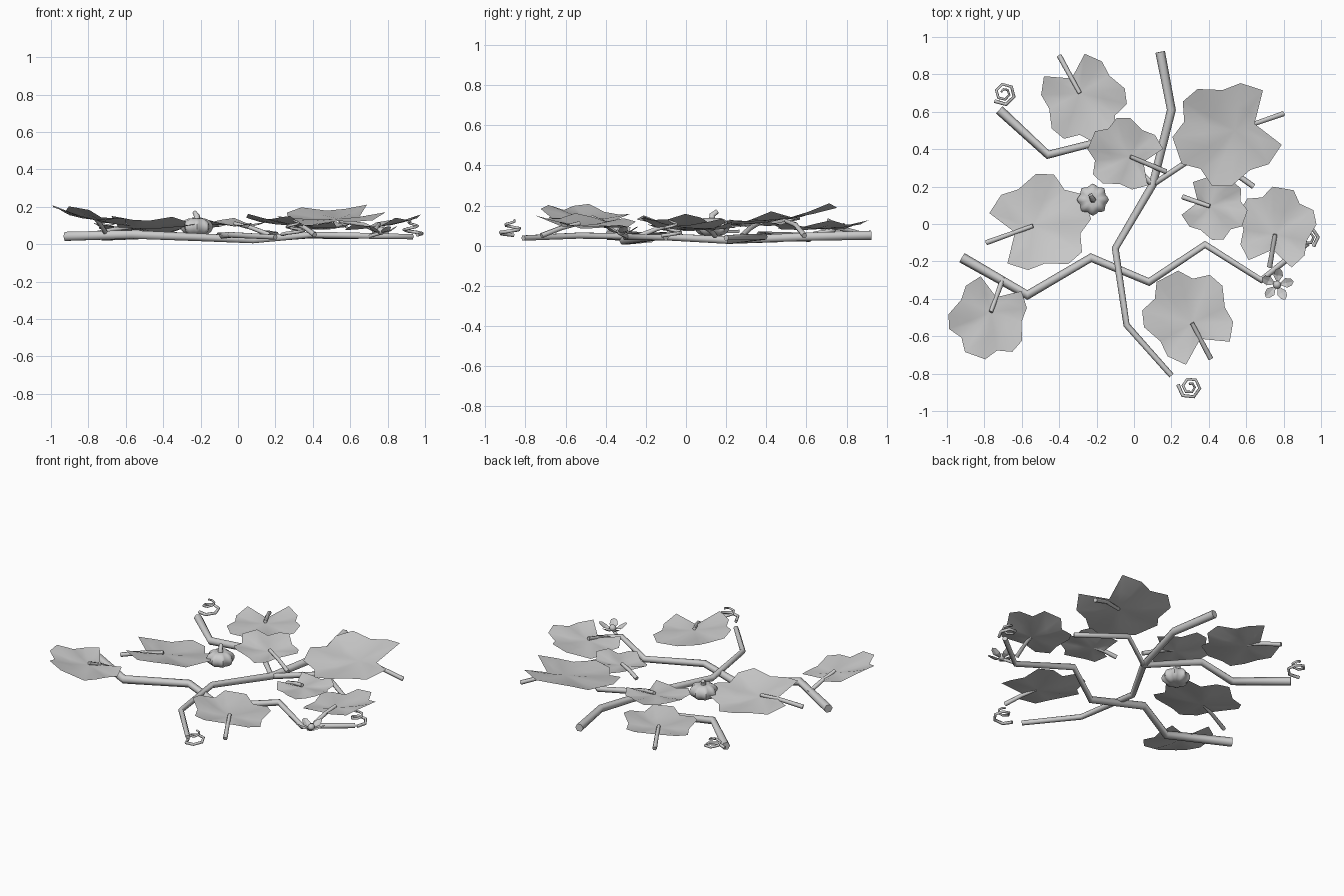
import bpy, bmesh
from math import sin, cos, pi, radians, atan2, hypot

if "Cube" in bpy.data.objects:
    bpy.data.objects.remove(bpy.data.objects["Cube"])


def finish(bm, name, smooth=None):
    bmesh.ops.recalc_face_normals(bm, faces=bm.faces)
    me = bpy.data.meshes.new(name)
    bm.to_mesh(me)
    bm.free()
    ob = bpy.data.objects.new(name, me)
    bpy.context.collection.objects.link(ob)
    if smooth:
        bpy.ops.object.select_all(action='DESELECT')
        ob.select_set(True)
        bpy.context.view_layer.objects.active = ob
        bpy.ops.object.shade_smooth_by_angle(angle=radians(smooth))
    return ob


def tube(name, pts, r0, r1):
    """Six-sided tapered tube along a path."""
    cu = bpy.data.curves.new(name, 'CURVE')
    cu.dimensions = '3D'
    cu.bevel_depth = 1.0
    cu.bevel_resolution = 1
    cu.use_fill_caps = True
    sp = cu.splines.new('POLY')
    sp.points.add(len(pts) - 1)
    for i, p in enumerate(pts):
        sp.points[i].co = (*p, 1)
        sp.points[i].radius = r0 + (r1 - r0) * i / (len(pts) - 1)
    ob = bpy.data.objects.new(name, cu)
    bpy.context.collection.objects.link(ob)
    bpy.ops.object.select_all(action='DESELECT')
    ob.select_set(True)
    bpy.context.view_layer.objects.active = ob
    bpy.ops.object.convert(target='MESH')


# vines
tube("vine_long", [(.14, .92, .052), (.20, .61, .045), (.10, .21, .028),
                   (-.10, -.13, .045), (-.04, -.54, .05), (.20, -.81, .038)], .026, .015)
tube("vine_front", [(-.92, -.18, .042), (-.57, -.38, .052), (-.23, -.18, .038),
                    (.08, -.31, .024), (.38, -.11, .05), (.68, -.30, .045), (.93, -.10, .04)], .028, .016)
tube("vine_back", [(-.72, .61, .042), (-.46, .37, .05), (-.15, .45, .036),
                   (.10, .21, .026), (.37, .39, .045), (.64, .20, .04)], .026, .015)

# half outline of a leaf: angle from the stalk, radius
HALF = [(0, .38), (36, .9), (64, .88), (88, .78), (113, 1.03), (132, 1.1), (151, .95), (167, 1.16)]
OUTLINE = HALF + [(360 - a, r) for a, r in reversed(HALF[1:])]


def leaf(n, x, y, z, ex, ey, size, gx, gy):
    """Lobed cupped leaf at (x, y, z), stalk ending at (ex, ey), slopes gx, gy."""
    base = atan2(ey - y, ex - x)
    bm = bmesh.new()
    c = bm.verts.new((x, y, z))
    rings = []
    for f in (.5, 1):
        ring = []
        for i, (a, r) in enumerate(OUTLINE):
            t = base - radians(a)
            dx, dy = f * r * size * cos(t), f * r * size * sin(t)
            fold = .012 * f * cos(5 * radians(a) + pi)
            cup = .09 * size * (f * r) ** 2
            ring.append(bm.verts.new((x + dx, y + dy, z + gx * dx + gy * dy + cup + fold)))
        rings.append(ring)
    k = len(OUTLINE)
    for i in range(k):
        j = (i + 1) % k
        bm.faces.new((c, rings[0][j], rings[0][i]))
        bm.faces.new((rings[0][i], rings[0][j], rings[1][j], rings[1][i]))
    finish(bm, f"leaf_{n}", 40)
    mx, my = (x + ex) / 2, (y + ey) / 2
    lift = -.012 if n == 2 else .012
    tube(f"leaf_stalk_{n}", [(x, y, z + lift), (mx, my, (z + .05) / 2 + .012), (ex, ey, .05)], .011, .014)


LEAVES = [(-.29, .70, .085, -.40, .90, .235, .03, .06),
          (.54, .50, .135, .80, .59, .29, .06, .16),
          (-.02, .36, .10, .17, .28, .20, -.05, .05),
          (-.54, -.01, .085, -.79, -.10, .27, -.03, -.15),
          (-.765, -.47, .13, -.70, -.29, .22, -.2, -.06),
          (.31, -.53, .10, .41, -.72, .25, -.10, -.08),
          (.405, .095, .08, .26, .145, .175, .03, .05),
          (.755, -.055, .095, .725, -.23, .22, .15, -.03)]
for n, args in enumerate(LEAVES, 1):
    leaf(n, *args)

# ribbed pumpkin
PX, PY = -.22, .13
bm = bmesh.new()
SEG, ROWS = 32, 9
rows = []
for j in range(ROWS + 1):
    t = -pi / 2 + pi * (j + .35) / (ROWS + .7)
    ring = []
    for i in range(SEG):
        a = 2 * pi * i / SEG
        rib = .92 + .08 * cos(8 * a)
        r = .087 * cos(t) ** .85 * rib
        ring.append(bm.verts.new((PX + r * cos(a), PY + r * sin(a),
                                  .093 + .05 * sin(t) - .008 * (abs(sin(t)) > .93) * sin(t))))
    rows.append(ring)
for a, b in zip(rows, rows[1:]):
    for i in range(SEG):
        j = (i + 1) % SEG
        bm.faces.new((a[i], a[j], b[j], b[i]))
bm.faces.new(rows[0])
bm.faces.new(rows[-1])
finish(bm, "pumpkin", 50)
tube("pumpkin_stem", [(PX, PY, .125), (PX, PY, .152), (PX - .012, PY + .025, .17)], .019, .012)

# flower with five cupped petals
FX, FY, FZ = .765, -.325, .06
bm = bmesh.new()
for k in range(5):
    a = 2 * pi * k / 5 + .2
    pv = []
    for r, w, z in [(.008, 0, 0), (.05, -.026, .014), (.078, -.018, .032),
                    (.09, 0, .036), (.078, .018, .032), (.05, .026, .014)]:
        pv.append(bm.verts.new((FX + r * cos(a) - w * sin(a), FY + r * sin(a) + w * cos(a), FZ + z)))
    mid = bm.verts.new((FX + .05 * cos(a), FY + .05 * sin(a), FZ + .008))
    for i in range(6):
        bm.faces.new((mid, pv[i], pv[(i + 1) % 6]))
finish(bm, "flower_petals")
bm = bmesh.new()
bmesh.ops.create_icosphere(bm, subdivisions=2, radius=.022)
bmesh.ops.translate(bm, vec=(FX, FY, FZ + .012), verts=bm.verts)
finish(bm, "flower_center", 40)
tube("flower_stalk", [(.70, -.29, .042), (FX, FY, FZ)], .010, .010)

# curled tendrils
for n, (x, y, z, r, start) in enumerate([(-.695, .70, .055, .066, 220), (.30, -.87, .052, .066, 170),
                                         (.93, -.07, .05, .058, 300)], 1):
    pts = []
    for i in range(12):
        f = i / 11
        a = radians(start + 60 * i)
        rr = r * (1 - .75 * f)
        pts.append((x + rr * cos(a), y + rr * sin(a), z + .075 * f))
    tube(f"tendril_{n}", pts, .010, .006)
